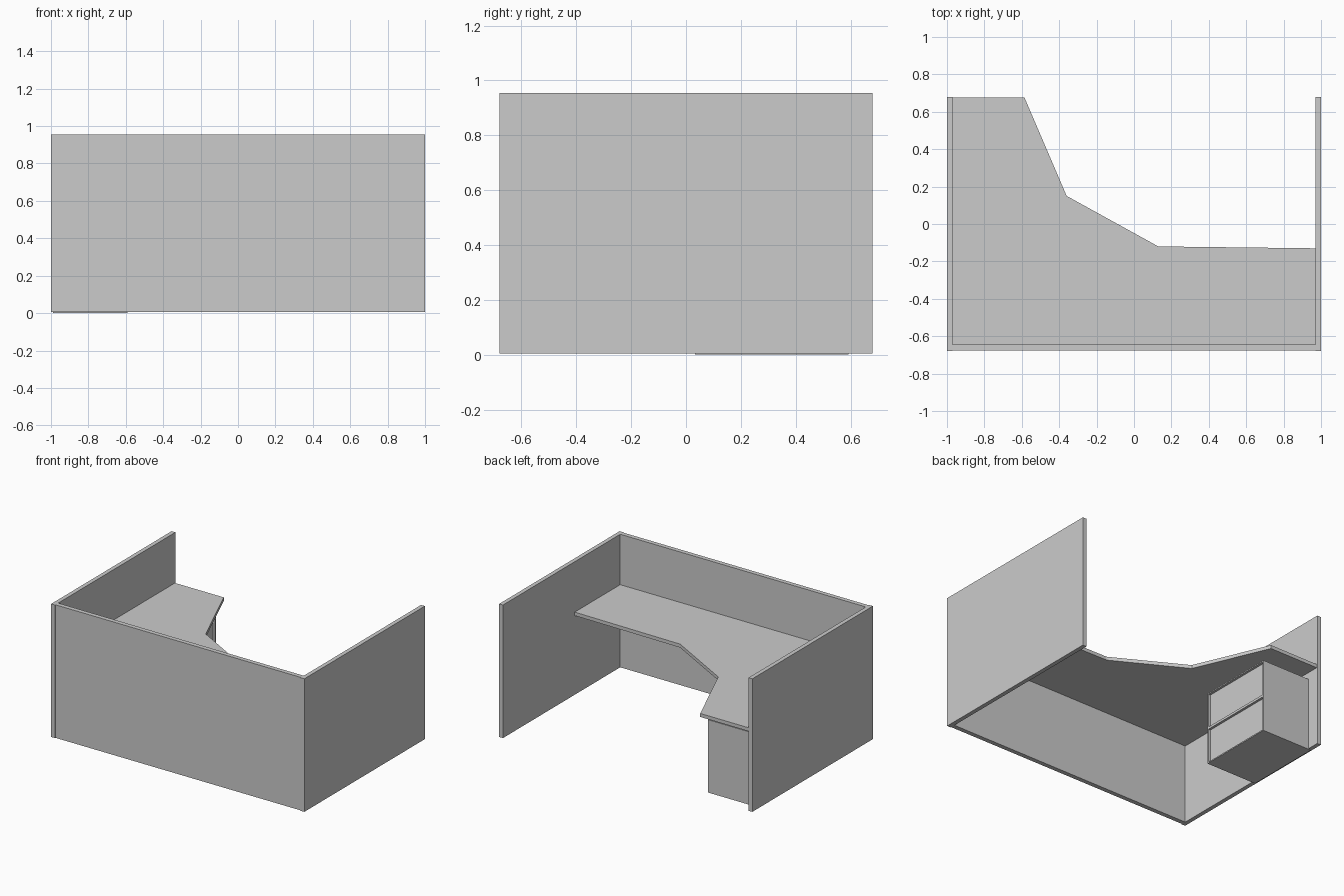
import bpy, bmesh
from mathutils import Vector

if "Cube" in bpy.data.objects:
    bpy.data.objects.remove(bpy.data.objects["Cube"])


def finish(name, bm):
    bmesh.ops.recalc_face_normals(bm, faces=bm.faces)
    mesh = bpy.data.meshes.new(name)
    bm.to_mesh(mesh)
    bm.free()
    obj = bpy.data.objects.new(name, mesh)
    bpy.context.collection.objects.link(obj)
    return obj


def prism(name, outline, z0, z1):
    """Extrude a plan outline from z0 to z1."""
    bm = bmesh.new()
    face = bm.faces.new([bm.verts.new((x, y, z0)) for x, y in outline])
    ext = bmesh.ops.extrude_face_region(bm, geom=[face], use_keep_orig=True)
    for v in ext["geom"]:
        if isinstance(v, bmesh.types.BMVert):
            v.co.z = z1
    return finish(name, bm)


def box_bm(lo, hi):
    lo, hi = Vector(lo), Vector(hi)
    bm = bmesh.new()
    bmesh.ops.create_cube(bm, size=1)
    for v in bm.verts:
        v.co = (lo + hi) / 2 + v.co * (hi - lo)
    return bm


# Partition walls
Z0, Z1 = 0.005, 0.955
for side, name in ((-1, "left_partition"), (1, "right_partition")):
    xs = sorted((side * 1.0, side * 0.97))
    finish(name, box_bm((xs[0], -0.68, Z0), (xs[1], 0.68, Z1)))
finish("front_partition", box_bm((-0.97, -0.675, Z0), (0.97, -0.643, Z1)))

# L-shaped worktop with an angled inner corner
prism("worktop", [(-0.97, -0.643), (0.97, -0.643), (0.97, -0.13), (0.13, -0.12),
                  (-0.36, 0.15), (-0.585, 0.675), (-0.97, 0.675)], 0.57, 0.595)

# Pedestal cabinet with two inset drawer fronts facing +x
TOP = 0.52
bm = box_bm((-0.99, 0.033, 0), (-0.59, 0.593, TOP))
bmesh.ops.bisect_plane(bm, geom=bm.verts[:] + bm.edges[:] + bm.faces[:],
                       plane_co=(0, 0, TOP / 2), plane_no=(0, 0, 1))
bm.normal_update()
drawers = [f for f in bm.faces if f.normal.x > 0.9]
bmesh.ops.inset_individual(bm, faces=drawers, thickness=0.012)
ext = bmesh.ops.extrude_discrete_faces(bm, faces=drawers)
for f in ext["faces"]:
    bmesh.ops.translate(bm, verts=f.verts[:], vec=(-0.017, 0, 0))
finish("drawer_cabinet", bm)
